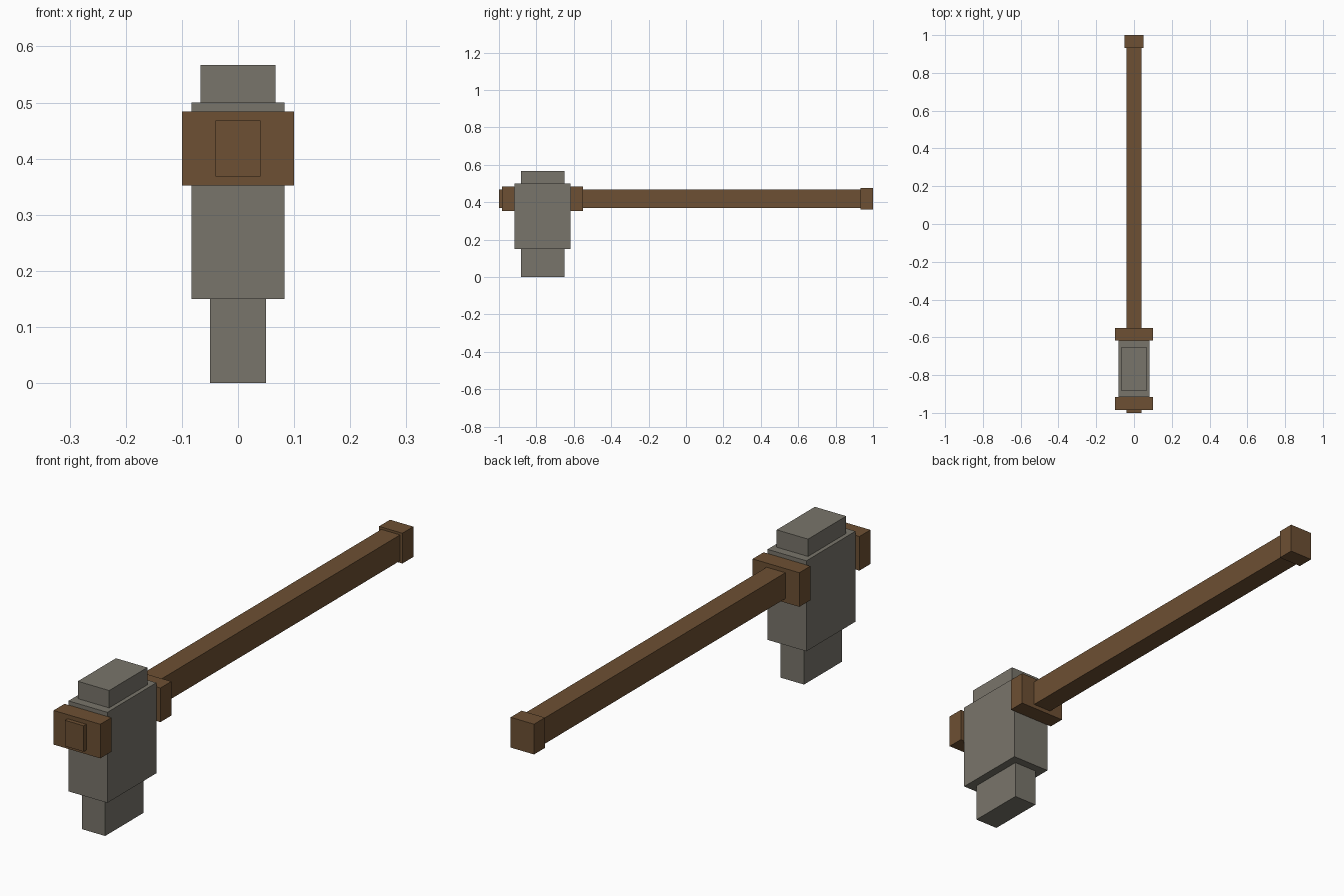
import bpy
import bmesh
from mathutils import Vector

cube = bpy.data.objects.get("Cube")
if cube:
    bpy.data.objects.remove(cube, do_unlink=True)


def make_material(name, rgb):
    mat = bpy.data.materials.new(name)
    mat.use_nodes = True
    colour = (*rgb, 1.0)
    mat.diffuse_color = colour
    bsdf = next(n for n in mat.node_tree.nodes if n.type == 'BSDF_PRINCIPLED')
    bsdf.inputs["Base Color"].default_value = colour
    bsdf.inputs["Roughness"].default_value = 0.8
    return mat


def add_box(name, half_width, y_range, z_range, mat):
    """Box centred on x = 0, spanning the given y and z ranges."""
    low = Vector((-half_width, y_range[0], z_range[0]))
    high = Vector((half_width, y_range[1], z_range[1]))
    mesh = bpy.data.meshes.new(name)
    bm = bmesh.new()
    bmesh.ops.create_cube(bm, size=1)
    bmesh.ops.scale(bm, vec=high - low, verts=bm.verts)
    bm.to_mesh(mesh)
    bm.free()
    mesh.materials.append(mat)
    obj = bpy.data.objects.new(name, mesh)
    obj.location = (low + high) / 2
    bpy.context.collection.objects.link(obj)
    return obj


wood = make_material("brown wood", (0.153, 0.080, 0.033))
stone = make_material("grey stone", (0.191, 0.178, 0.147))

# Stone head: broad block with narrower ends above and below
body_y = (-0.917, -0.617)
end_y = (-0.883, -0.65)
add_box("head_block", 0.083, body_y, (0.15, 0.5), stone)
add_box("head_top", 0.067, end_y, (0.5, 0.567), stone)
add_box("head_bottom", 0.05, end_y, (0.0, 0.15), stone)

# Wooden shaft through the head, with an end cap
add_box("handle", 0.04, (-1.0, 0.99), (0.368, 0.468), wood)
add_box("handle_end_cap", 0.05, (0.933, 1.0), (0.36, 0.477), wood)

# Wooden collars clamping the head on both sides
collar = 0.067
collar_z = (0.352, 0.484)
add_box("front_collar", 0.1, (body_y[0] - collar, body_y[0]), collar_z, wood)
add_box("back_collar", 0.1, (body_y[1], body_y[1] + collar), collar_z, wood)
